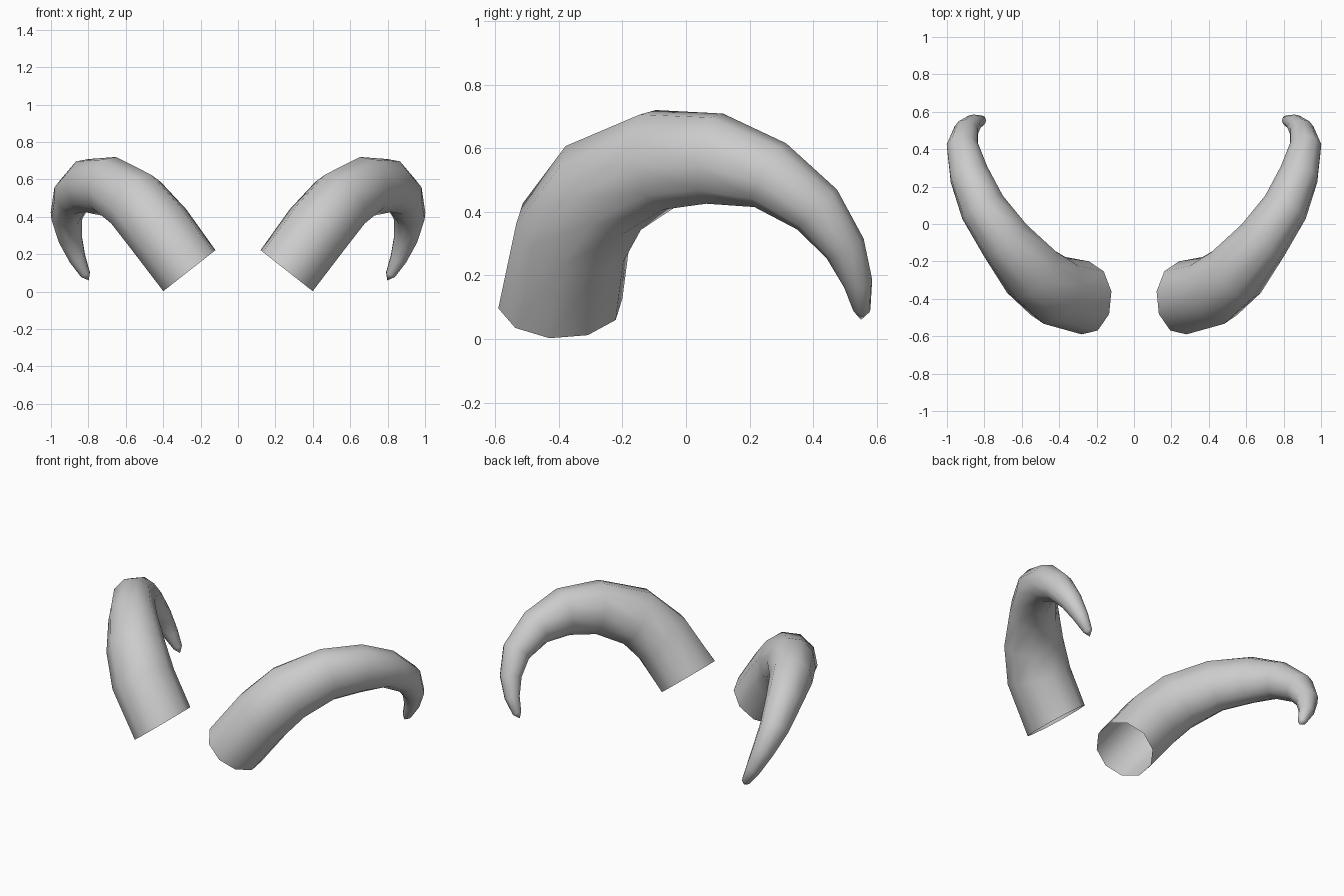
import bpy, bmesh, math
from mathutils import Vector

if "Cube" in bpy.data.objects:
    bpy.data.objects.remove(bpy.data.objects["Cube"])

SIDES = 10
PHASE = math.radians(8)

# horn sections from base to tip: x, y, z, half width, half height
SECTIONS = [
    (0.260, -0.395, 0.112, 0.197, 0.180),
    (0.425, -0.355, 0.335, 0.190, 0.183),
    (0.545, -0.260, 0.475, 0.174, 0.178),
    (0.690, -0.085, 0.563, 0.143, 0.162),
    (0.810, 0.090, 0.567, 0.126, 0.145),
    (0.882, 0.265, 0.515, 0.108, 0.112),
    (0.917, 0.412, 0.407, 0.087, 0.089),
    (0.897, 0.500, 0.285, 0.066, 0.066),
    (0.858, 0.541, 0.175, 0.046, 0.046),
    (0.815, 0.553, 0.090, 0.027, 0.027),
]
TIP = Vector((0.798, 0.550, 0.060))

centres = [Vector(s[:3]) for s in SECTIONS]
path = centres + [TIP]

bm = bmesh.new()
rings = []
tangent = Vector((0.618, 0, 0.786))
u = Vector((0, 1, 0))
for i, (c, s) in enumerate(zip(centres, SECTIONS)):
    if i:
        # carry the ring frame along the path without twist
        new = ((path[i + 1] - c).normalized() + (c - path[i - 1]).normalized()).normalized()
        u = tangent.rotation_difference(new) @ u
        tangent = new
    v = tangent.cross(u)
    side = tangent.cross(Vector((0, 0, 1))).normalized()
    up = side.cross(tangent)
    w, h = s[3], s[4]
    ring = []
    for k in range(SIDES):
        a = PHASE + math.tau * k / SIDES
        d = u * math.cos(a) + v * math.sin(a)
        off = side * d.dot(side) * w + up * d.dot(up) * h
        ring.append(bm.verts.new(c + off))
    rings.append(ring)

# tube walls, open at the base
for a, b in zip(rings, rings[1:]):
    for k in range(SIDES):
        n = (k + 1) % SIDES
        bm.faces.new((a[k], a[n], b[n], b[k]))
# closed tip
tip = bm.verts.new(TIP)
for k in range(SIDES):
    bm.faces.new((rings[-1][k], rings[-1][(k + 1) % SIDES], tip))
for f in bm.faces:
    f.smooth = True

mesh = bpy.data.meshes.new("horns")
bm.to_mesh(mesh)
bm.free()
horns = bpy.data.objects.new("horns", mesh)
bpy.context.collection.objects.link(horns)

# matching horn on the other side
mirror = horns.modifiers.new("Mirror", 'MIRROR')
mirror.use_axis = (True, False, False)
mirror.use_mirror_merge = False
